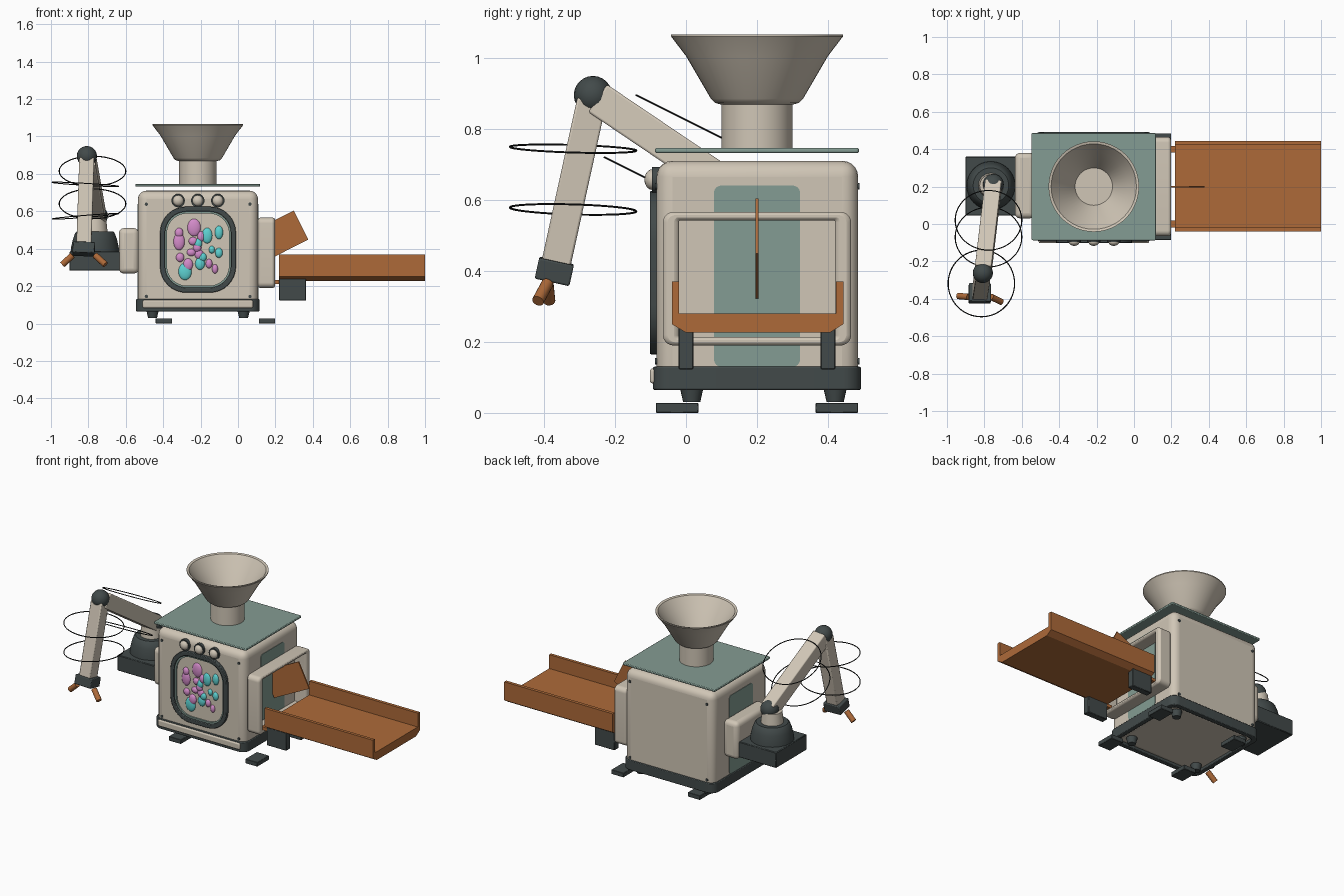
import bpy, bmesh, math
from mathutils import Vector, Matrix

if "Cube" in bpy.data.objects:
    bpy.data.objects.remove(bpy.data.objects["Cube"])


def material(name, rgb):
    m = bpy.data.materials.new(name)
    lin = [((c / 255 + 0.055) / 1.055) ** 2.4 if c > 10 else c / 3295 for c in rgb]
    m.diffuse_color = (*lin, 1)
    m.use_nodes = True
    m.node_tree.nodes["Principled BSDF"].inputs["Base Color"].default_value = m.diffuse_color
    return m


CREAM = material("cream enamel", (208, 198, 182))
TEAL = material("muted teal", (132, 156, 147))
DARK = material("dark slate", (66, 74, 74))
ORANGE = material("burnt orange", (174, 106, 57))
PINK = material("candy pink", (212, 140, 202))
AQUA = material("candy aqua", (94, 210, 210))
BLACK = material("black wire", (28, 30, 30))


def finish(name, bm, mat, bevel=0, segs=3, smooth=True):
    bmesh.ops.recalc_face_normals(bm, faces=bm.faces)
    me = bpy.data.meshes.new(name)
    bm.to_mesh(me)
    bm.free()
    ob = bpy.data.objects.new(name, me)
    bpy.context.collection.objects.link(ob)
    me.materials.append(mat)
    if bevel:
        b = ob.modifiers.new("bevel", 'BEVEL')
        b.width, b.segments, b.limit_method = bevel, segs, 'ANGLE'
        b.angle_limit = math.radians(40)
    if smooth:
        bpy.context.view_layer.objects.active = ob
        ob.select_set(True)
        bpy.ops.object.shade_smooth_by_angle(angle=math.radians(35))
        ob.select_set(False)
    return ob


def box(name, lo, hi, mat, bevel=0, segs=3):
    lo, hi = Vector(lo), Vector(hi)
    bm = bmesh.new()
    bmesh.ops.create_cube(bm, size=1, matrix=Matrix.Translation((lo + hi) / 2) @ Matrix.Diagonal((*(hi - lo), 1)))
    return finish(name, bm, mat, bevel, segs)


def along(a, b):
    # frame with local z running from a to b, local x kept close to world x
    a, b = Vector(a), Vector(b)
    z = (b - a).normalized()
    y = z.cross(Vector((1, 0, 0))).normalized()
    x = y.cross(z)
    rot = Matrix((x, y, z)).transposed().to_4x4()
    return Matrix.Translation((a + b) / 2) @ rot, (b - a).length


def beam(name, a, b, wx, wy, mat, bevel=0.006):
    m, length = along(a, b)
    bm = bmesh.new()
    bmesh.ops.create_cube(bm, size=1, matrix=m @ Matrix.Diagonal((wx, wy, length, 1)))
    return finish(name, bm, mat, bevel, 2)


def rod(name, a, b, r1, r2, mat, sides=24, bevel=0):
    m, length = along(a, b)
    bm = bmesh.new()
    bmesh.ops.create_cone(bm, cap_ends=True, segments=sides, radius1=r1, radius2=r2, depth=length, matrix=m)
    return finish(name, bm, mat, bevel, 2)


def ball(name, c, size, mat, u=20, v=12):
    bm = bmesh.new()
    bmesh.ops.create_uvsphere(bm, u_segments=u, v_segments=v, radius=1,
                              matrix=Matrix.Translation(c) @ Matrix.Diagonal((*size, 1)))
    return finish(name, bm, mat)


def lathe(name, c, profile, mat, n=48):
    bm = bmesh.new()
    rings = [[bm.verts.new((c[0] + r * math.cos(2 * math.pi * i / n), c[1] + r * math.sin(2 * math.pi * i / n), z))
              for i in range(n)] for r, z in profile]
    for a, b in zip(rings, rings[1:]):
        for i in range(n):
            bm.faces.new((a[i], a[(i + 1) % n], b[(i + 1) % n], b[i]))
    bm.faces.new(rings[0])
    bm.faces.new(rings[-1])
    return finish(name, bm, mat)


AXES = {'x': lambda u, v, w: (w, u, v), 'y': lambda u, v, w: (u, w, v), 'z': lambda u, v, w: (u, v, w)}


def rounded(c, half, r, k=8):
    pts = []
    for q, (sx, sy) in enumerate(((1, 1), (-1, 1), (-1, -1), (1, -1))):
        for i in range(k + 1):
            t = math.pi / 2 * (q + i / k)
            pts.append((c[0] + sx * (half[0] - r) + r * math.cos(t), c[1] + sy * (half[1] - r) + r * math.sin(t)))
    return pts


def panel(name, axis, c, half, r, w0, w1, mat, hole=None, hole_r=0.02, bevel=0):
    # rounded rectangle slab, or a frame when a hole is given
    bm = bmesh.new()
    put = AXES[axis]
    loops = [(rounded(c, half, r), w0), (rounded(c, half, r), w1)]
    if hole:
        inner = rounded(c, hole, hole_r)
        loops += [(inner, w1), (inner, w0)]
    rings = [[bm.verts.new(put(u, v, w)) for u, v in pts] for pts, w in loops]
    n = len(rings[0])
    pairs = list(zip(rings, rings[1:])) + ([(rings[-1], rings[0])] if hole else [])
    for a, b in pairs:
        for i in range(n):
            bm.faces.new((a[i], a[(i + 1) % n], b[(i + 1) % n], b[i]))
    if not hole:
        bm.faces.new(rings[0])
        bm.faces.new(rings[1])
    return finish(name, bm, mat, bevel, 2)


CX, CY = -0.215, 0.2

# cabinet, base rim, lid
box("cabinet", (-0.535, -0.083, 0.075), (0.107, 0.485, 0.71), CREAM, 0.045, 5)
panel("base_rim", 'z', (CX, CY), (0.33, 0.293), 0.05, 0.065, 0.13, DARK, (0.30, 0.262), 0.03, 0.004)
box("front_bar", (-0.51, -0.102, 0.083), (0.08, -0.07, 0.125), CREAM, 0.008)
panel("lid_plate", 'z', (CX, CY), (0.333, 0.287), 0.008, 0.732, 0.746, TEAL, bevel=0.004)

# feet and floor pads
for x, px in ((-0.457, -0.396), (0.03, 0.155)):
    for y, py in ((0.016, -0.025), (0.42, 0.425)):
        rod("foot", (x, y, 0.03), (x, y, 0.07), 0.024, 0.033, DARK, 20)
        box("floor_pad", (px - 0.044, py - 0.06, 0), (px + 0.044, py + 0.06, 0.028), DARK, 0.002, 1)

# hopper
lathe("hopper", (CX, CY), [(0.1, 0.745), (0.1, 0.868), (0.118, 0.873), (0.13, 0.885), (0.2, 1.005), (0.242, 1.06),
                           (0.242, 1.066), (0.228, 1.062), (0.185, 1.0), (0.108, 0.885), (0.1, 0.87)], CREAM)

# front window with sweets
WC = (-0.214, 0.395)
panel("window_ring", 'y', WC, (0.203, 0.23), 0.14, -0.102, -0.075, DARK, (0.176, 0.203), 0.115, 0.004)
panel("window_trim", 'y', WC, (0.178, 0.205), 0.117, -0.092, -0.075, TEAL, (0.166, 0.193), 0.106)
sweets = {
    PINK: [(-.235, .513, .036, .047), (-.315, .438, .03, .046), (-.315, .485, .022, .026), (-.218, .405, .022, .024),
           (-.198, .465, .02, .028), (-.31, .353, .022, .024), (-.267, .315, .026, .033), (-.155, .32, .018, .025),
           (-.123, .292, .016, .025), (-.208, .37, .024, .026), (-.25, .38, .024, .02), (-.24, .44, .024, .022)],
    AQUA: [(-.165, .47, .028, .042), (-.102, .487, .022, .036), (-.102, .378, .02, .027), (-.214, .428, .022, .026),
           (-.283, .278, .036, .046), (-.203, .32, .026, .033), (-.19, .355, .022, .024), (-.14, .395, .016, .02)]}
for mat, items in sweets.items():
    for i, (x, z, rx, rz) in enumerate(items):
        ball("sweet", (x, -0.082 - 0.001 * (i % 4), z), (rx, 0.014, rz), mat, 16, 10)

# control knobs and corner bolts
for x in (-0.32, CX, -0.108):
    rod("knob_collar", (x, -0.075, 0.657), (x, -0.096, 0.657), 0.036, 0.036, DARK)
    ball("knob", (x, -0.095, 0.657), (0.029, 0.022, 0.029), CREAM)
for x in (-0.49, 0.064):
    for z in (0.638, 0.145):
        for y, s in ((-0.083, -1), (0.485, 1)):
            rod("bolt", (x, y - s * 0.01, z), (x, y + s * 0.004, z), 0.009, 0.009, DARK, 12)

# side strips
panel("side_strip_right", 'x', (0.2, 0.385), (0.121, 0.255), 0.02, 0.104, 0.11, TEAL)
panel("side_strip_left", 'x', (0.2, 0.385), (0.121, 0.255), 0.02, -0.538, -0.532, TEAL)

# outlet frame, flap, tray
panel("outlet_frame", 'x', (0.2, 0.378), (0.265, 0.188), 0.03, 0.107, 0.197, CREAM, (0.22, 0.164), 0.004, 0.014)
beam("outlet_flap", (0.172, 0.2, 0.54), (0.25, 0.2, 0.385), 0.282, 0.009, ORANGE, 0)
bm = bmesh.new()
section = [(-0.04, 0.37), (-0.02, 0.37), (-0.02, 0.28), (0.422, 0.28), (0.422, 0.37), (0.443, 0.37),
           (0.443, 0.25), (0.405, 0.226), (0.0, 0.226), (-0.04, 0.25)]
face = bm.faces.new([bm.verts.new((0.218, y, z)) for y, z in section])
new = bmesh.ops.extrude_face_region(bm, geom=[face])["geom"]
bmesh.ops.translate(bm, vec=(0.782, 0, 0), verts=[v for v in new if isinstance(v, bmesh.types.BMVert)])
finish("tray", bm, ORANGE, smooth=False)
for y in (0.0, 0.4):
    box("tray_leg", (0.22, y - 0.021, 0.122), (0.363, y + 0.021, 0.24), DARK, 0.003, 1)
    box("tray_tab", (0.18, y - 0.018, 0.212), (0.23, y + 0.018, 0.232), ORANGE)

# arm mount and turntable
box("arm_mount", (-0.637, 0.03, 0.267), (-0.53, 0.38, 0.51), CREAM, 0.028, 4)
box("arm_base", (-0.902, 0.045, 0.283), (-0.63, 0.36, 0.385), DARK, 0.004, 1)
lathe("turntable", (-0.765, 0.205), [(0.13, 0.38), (0.128, 0.405), (0.118, 0.45), (0.105, 0.485), (0.095, 0.493)], DARK)
rod("arm_post", (-0.765, 0.205, 0.485), (-0.765, 0.205, 0.565), 0.068, 0.06, CREAM, 32)

# jointed arm
SHOULDER, ELBOW, WRIST = Vector((-0.752, 0.212, 0.575)), Vector((-0.808, -0.262, 0.895)), Vector((-0.824, -0.366, 0.42))
ball("shoulder_joint", SHOULDER, (0.056, 0.056, 0.056), DARK)
beam("upper_arm", SHOULDER, ELBOW + (SHOULDER - ELBOW).normalized() * 0.02, 0.088, 0.094, CREAM)
ball("elbow_joint", ELBOW, (0.054, 0.054, 0.054), DARK)
beam("forearm", ELBOW + (WRIST - ELBOW).normalized() * 0.015, WRIST, 0.08, 0.083, CREAM)
down = (WRIST - ELBOW).normalized()
beam("wrist_block", WRIST - down * 0.008, WRIST + down * 0.052, 0.118, 0.1, DARK, 0.005)
for s, dy in ((-1, 0.012), (1, -0.02)):
    rod("finger", (-0.824 + s * 0.06, -0.39, 0.365), (-0.824 + s * 0.115, -0.397 + dy, 0.315), 0.017, 0.017, ORANGE, 16)

# wire loops around the arm
for c, n in (((-0.778, 0.02, 0.815), (0, 0.447, 0.894)), ((-0.778, -0.07, 0.64), (0, 0.447, 0.894)),
             ((-0.816, -0.318, 0.744), (0.06, 0.03, 1)), ((-0.816, -0.318, 0.573), (-0.08, 0.03, 1))):
    rot = Vector((0, 0, 1)).rotation_difference(Vector(n))
    bpy.ops.mesh.primitive_torus_add(major_segments=64, minor_segments=6, major_radius=0.178, minor_radius=0.003,
                                     location=c, rotation=rot.to_euler())
    loop = bpy.context.object
    loop.name = "wire_loop"
    loop.data.materials.append(BLACK)
    loop.select_set(False)
